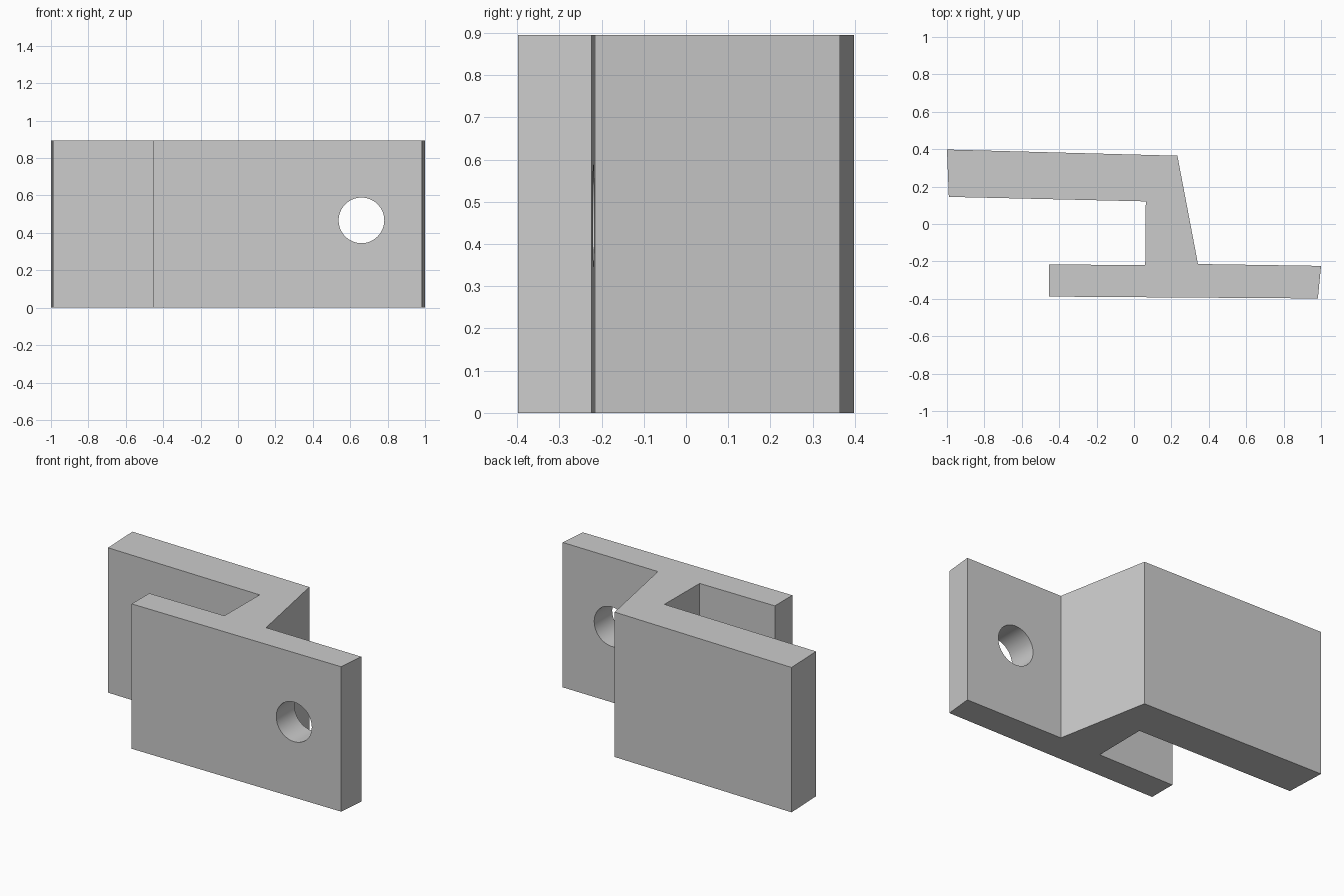
import bpy
import bmesh
from math import radians
from mathutils import Vector

default = bpy.data.objects.get("Cube")
if default:
    bpy.data.objects.remove(default, do_unlink=True)

HEIGHT = 0.895

# Single grey material
grey = bpy.data.materials.new("plain grey")
grey.use_nodes = True
color = (0.6, 0.6, 0.6, 1)
grey.diffuse_color = color
grey.node_tree.nodes["Principled BSDF"].inputs["Base Color"].default_value = color


def extrude_profile(name, points, height):
    """Closed outline in plan, extruded upward from the floor."""
    bm = bmesh.new()
    face = bm.faces.new([bm.verts.new((x, y, 0)) for x, y in points])
    top = bmesh.ops.extrude_face_region(bm, geom=[face])["geom"]
    bmesh.ops.translate(bm, vec=Vector((0, 0, height)),
                        verts=[v for v in top if isinstance(v, bmesh.types.BMVert)])
    bmesh.ops.recalc_face_normals(bm, faces=bm.faces)
    mesh = bpy.data.meshes.new(name)
    bm.to_mesh(mesh)
    bm.free()
    mesh.materials.append(grey)
    obj = bpy.data.objects.new(name, mesh)
    bpy.context.collection.objects.link(obj)
    return obj


# Bracket outline: front plate, slanted web, rear plate
outline = [
    (-0.455, -0.388), (0.983, -0.398), (1.0, -0.224), (0.342, -0.214),
    (0.232, 0.365), (-1.0, 0.398), (-0.99, 0.145), (0.063, 0.121),
    (0.06, -0.219), (-0.455, -0.217),
]
bracket = extrude_profile("bracket", outline, HEIGHT)

# Bolt hole through the front plate
bpy.ops.mesh.primitive_cylinder_add(vertices=64, radius=0.122, depth=0.5,
                                    location=(0.66, -0.3, 0.467),
                                    rotation=(radians(90), 0, 0))
cutter = bpy.context.object
cutter.name = "hole_cutter"
cutter.hide_render = True
cutter.data.materials.append(grey)

hole = bracket.modifiers.new("bolt_hole", "BOOLEAN")
hole.operation = "DIFFERENCE"
hole.solver = "EXACT"
hole.object = cutter

bpy.ops.object.select_all(action="DESELECT")
bracket.select_set(True)
bpy.context.view_layer.objects.active = bracket
bpy.ops.object.modifier_apply(modifier=hole.name)
bpy.data.objects.remove(cutter, do_unlink=True)
bpy.ops.object.shade_smooth_by_angle(angle=radians(30))
